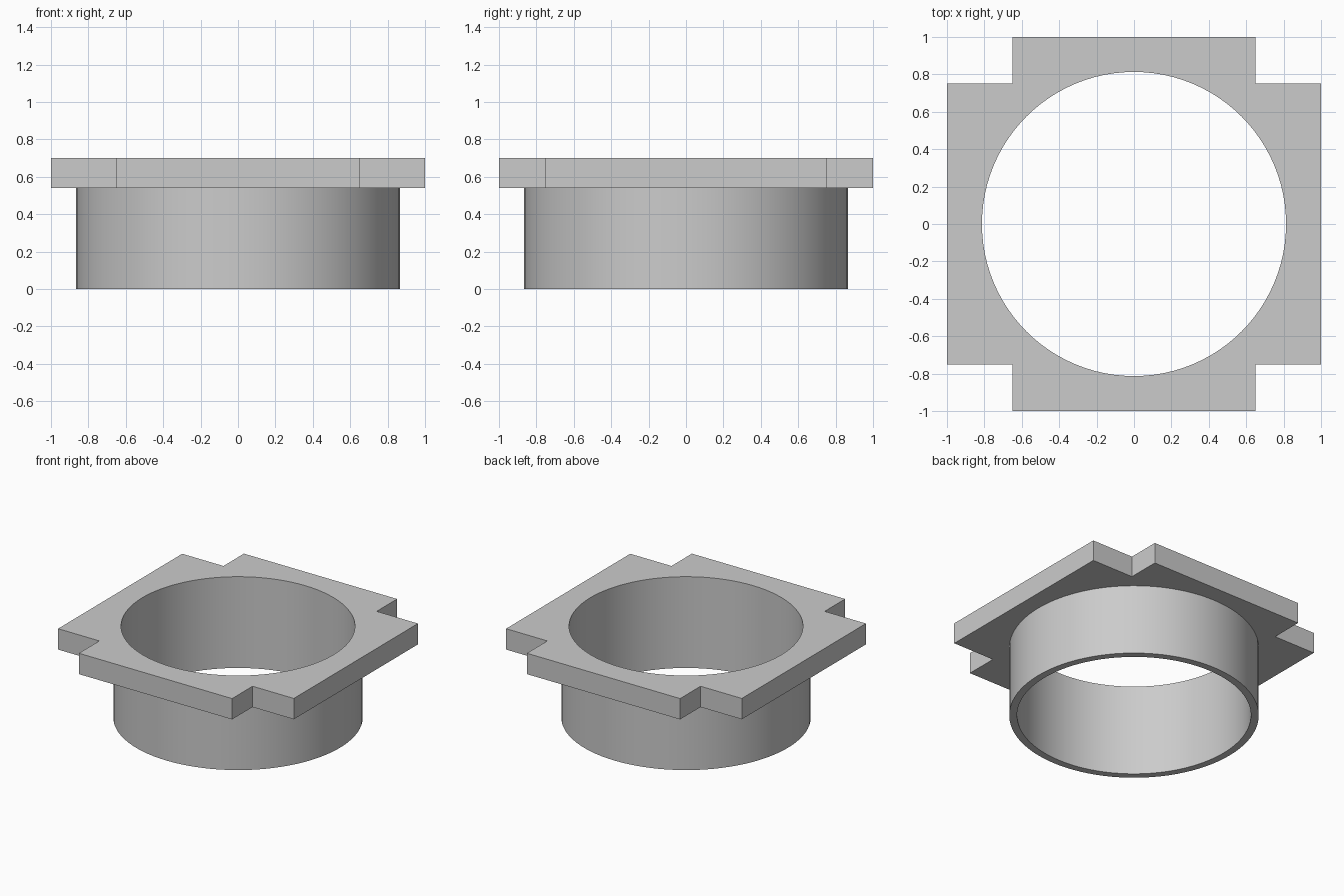
import bpy
import bmesh
from math import cos, sin, tau, radians

cube = bpy.data.objects.get("Cube")
if cube:
    bpy.data.objects.remove(cube, do_unlink=True)

SIDES = 96
INNER, OUTER = 0.813, 0.867           # collar radii
UNDERSIDE, TOP = 0.54, 0.70           # flange heights
NOTCH_X, NOTCH_Y = 0.65, 0.752        # inner corners of the notches

bm = bmesh.new()


def loop(points, z):
    """Closed ring of vertices and edges at height z."""
    verts = [bm.verts.new((x, y, z)) for x, y in points]
    edges = [bm.edges.new((v, verts[i - 1])) for i, v in enumerate(verts)]
    return verts, edges


def circle(radius):
    return [(radius * cos(tau * i / SIDES), radius * sin(tau * i / SIDES))
            for i in range(SIDES)]


def wall(a, b):
    """Quads between two matching rings."""
    for i in range(len(a[0])):
        bm.faces.new((a[0][i - 1], a[0][i], b[0][i], b[0][i - 1]))


def fill(outer, inner):
    """Flat face with a hole."""
    bmesh.ops.triangle_fill(bm, edges=outer[1] + inner[1], use_beauty=True)


# Flange outline: a square with its four corners notched
quarter = [(1, NOTCH_Y), (NOTCH_X, NOTCH_Y), (NOTCH_X, 1)]
outline = (quarter
           + [(-x, y) for x, y in reversed(quarter)]
           + [(-x, -y) for x, y in quarter]
           + [(x, -y) for x, y in reversed(quarter)])

flange_top = loop(outline, TOP)
flange_under = loop(outline, UNDERSIDE)
bore_top = loop(circle(INNER), TOP)
bore_foot = loop(circle(INNER), 0)
collar_top = loop(circle(OUTER), UNDERSIDE)
collar_foot = loop(circle(OUTER), 0)

# Flange, then collar with the bore running right through
fill(flange_top, bore_top)
wall(flange_top, flange_under)
fill(flange_under, collar_top)
wall(collar_top, collar_foot)
wall(collar_foot, bore_foot)
wall(bore_foot, bore_top)
bmesh.ops.recalc_face_normals(bm, faces=bm.faces[:])

mesh = bpy.data.meshes.new("flanged_collar")
bm.to_mesh(mesh)
bm.free()
collar = bpy.data.objects.new("flanged_collar", mesh)
bpy.context.collection.objects.link(collar)

# Plain grey
grey = bpy.data.materials.new("plain grey")
grey.use_nodes = True
colour = (0.6, 0.6, 0.6, 1)
grey.diffuse_color = colour
grey.node_tree.nodes["Principled BSDF"].inputs["Base Color"].default_value = colour
mesh.materials.append(grey)

# Smooth round walls, sharp rims
bpy.ops.object.select_all(action="DESELECT")
collar.select_set(True)
bpy.context.view_layer.objects.active = collar
bpy.ops.object.shade_smooth_by_angle(angle=radians(30))
